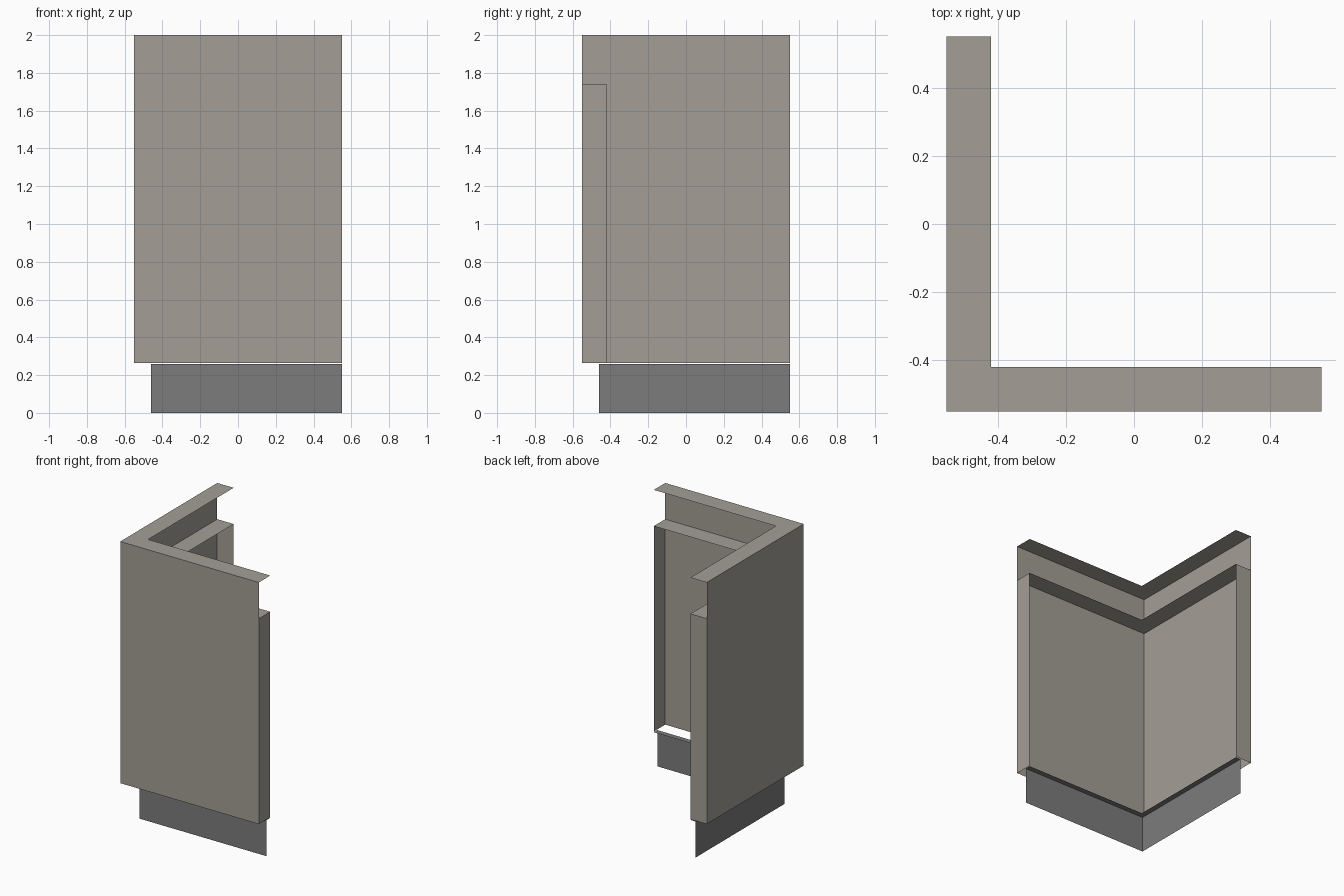
import bpy

if "Cube" in bpy.data.objects:
    bpy.data.objects.remove(bpy.data.objects["Cube"], do_unlink=True)

# Main levels and offsets
OUT, LIP, KICK = -0.55, -0.42, -0.46
END = 0.55
TOP, SHELF, BASE, KICK_TOP = 2.0, 1.74, 0.265, 0.26


def make_material(name, rgb):
    mat = bpy.data.materials.new(name)
    mat.use_nodes = True
    color = (*rgb, 1.0)
    mat.diffuse_color = color
    mat.node_tree.nodes["Principled BSDF"].inputs["Base Color"].default_value = color
    return mat


def make_object(name, verts, faces, mat):
    mesh = bpy.data.meshes.new(name)
    mesh.from_pydata(verts, [], faces)
    mesh.materials.append(mat)
    obj = bpy.data.objects.new(name, mesh)
    bpy.context.collection.objects.link(obj)
    return obj


def corner_sweep(name, profile, mat):
    """Sweep an (offset, height) profile round the mitred corner."""
    verts, faces = [], []
    for o, z in profile:
        verts += [(END, o, z), (o, o, z), (o, END, z)]
    for j in range(len(profile) - 1):
        for k in range(2):
            a = 3 * j + k
            faces.append((a, a + 1, a + 4, a + 3))
    return make_object(name, verts, faces, mat)


beige = make_material("warm grey panel", (0.37, 0.347, 0.305))
grey = make_material("dark grey plinth", (0.2, 0.2, 0.2))

# Outer panels with the folded top rim
corner_sweep("outer_panels", [(LIP, TOP), (OUT, TOP), (OUT, BASE)], beige)

# Inner ledge below the rim
corner_sweep("inner_ledge", [(LIP, SHELF), (OUT, SHELF)], beige)

# Recessed plinth with its narrow top lip
corner_sweep("plinth", [(LIP, KICK_TOP), (KICK, KICK_TOP), (KICK, 0)], grey)

# Folded returns closing the two free ends
outline = [(OUT, BASE), (LIP, BASE), (LIP, SHELF), (OUT, SHELF)]
make_object("front_end_return", [(END, o, z) for o, z in outline], [(0, 1, 2, 3)], beige)
make_object("side_end_return", [(o, END, z) for o, z in outline], [(3, 2, 1, 0)], beige)
